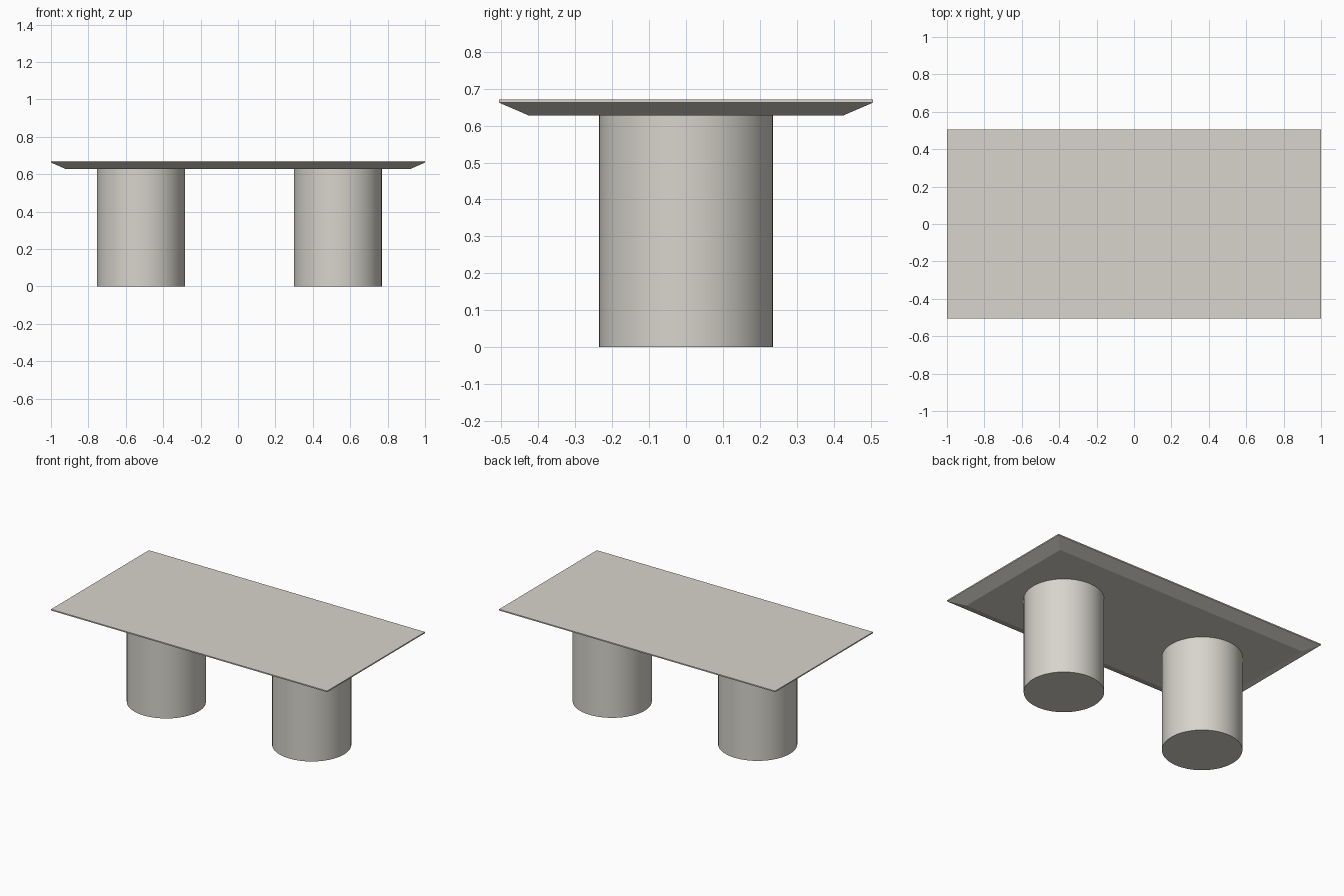
import bpy, bmesh

if "Cube" in bpy.data.objects:
    bpy.data.objects.remove(bpy.data.objects["Cube"])

stone = bpy.data.materials.new("warm_grey_stone")
stone.diffuse_color = (0.68, 0.66, 0.60, 1)
stone.use_nodes = True
stone.node_tree.nodes["Principled BSDF"].inputs["Base Color"].default_value = stone.diffuse_color

# Table top: stacked rectangles giving a thin rim and a chamfered underside
bm = bmesh.new()
rings = []
for hx, hy, z in ((0.92, 0.425, 0.627), (1.0, 0.506, 0.662), (1.0, 0.506, 0.67)):
    rings.append([bm.verts.new((sx * hx, sy * hy, z))
                  for sx, sy in ((-1, -1), (1, -1), (1, 1), (-1, 1))])
for lower, upper in zip(rings, rings[1:]):
    for i in range(4):
        j = (i + 1) % 4
        bm.faces.new((lower[i], lower[j], upper[j], upper[i]))
bm.faces.new(rings[0][::-1])
bm.faces.new(rings[-1])
mesh = bpy.data.meshes.new("table_top")
bm.to_mesh(mesh)
bm.free()
mesh.materials.append(stone)
bpy.context.collection.objects.link(bpy.data.objects.new("table_top", mesh))

# Two round pedestal legs
for name, x in (("left_leg", -0.519), ("right_leg", 0.534)):
    bpy.ops.mesh.primitive_cylinder_add(vertices=64, radius=0.235, depth=0.627,
                                        location=(x, 0, 0.3135))
    leg = bpy.context.object
    leg.name = name
    leg.data.materials.append(stone)
    bpy.ops.object.shade_smooth_by_angle()
